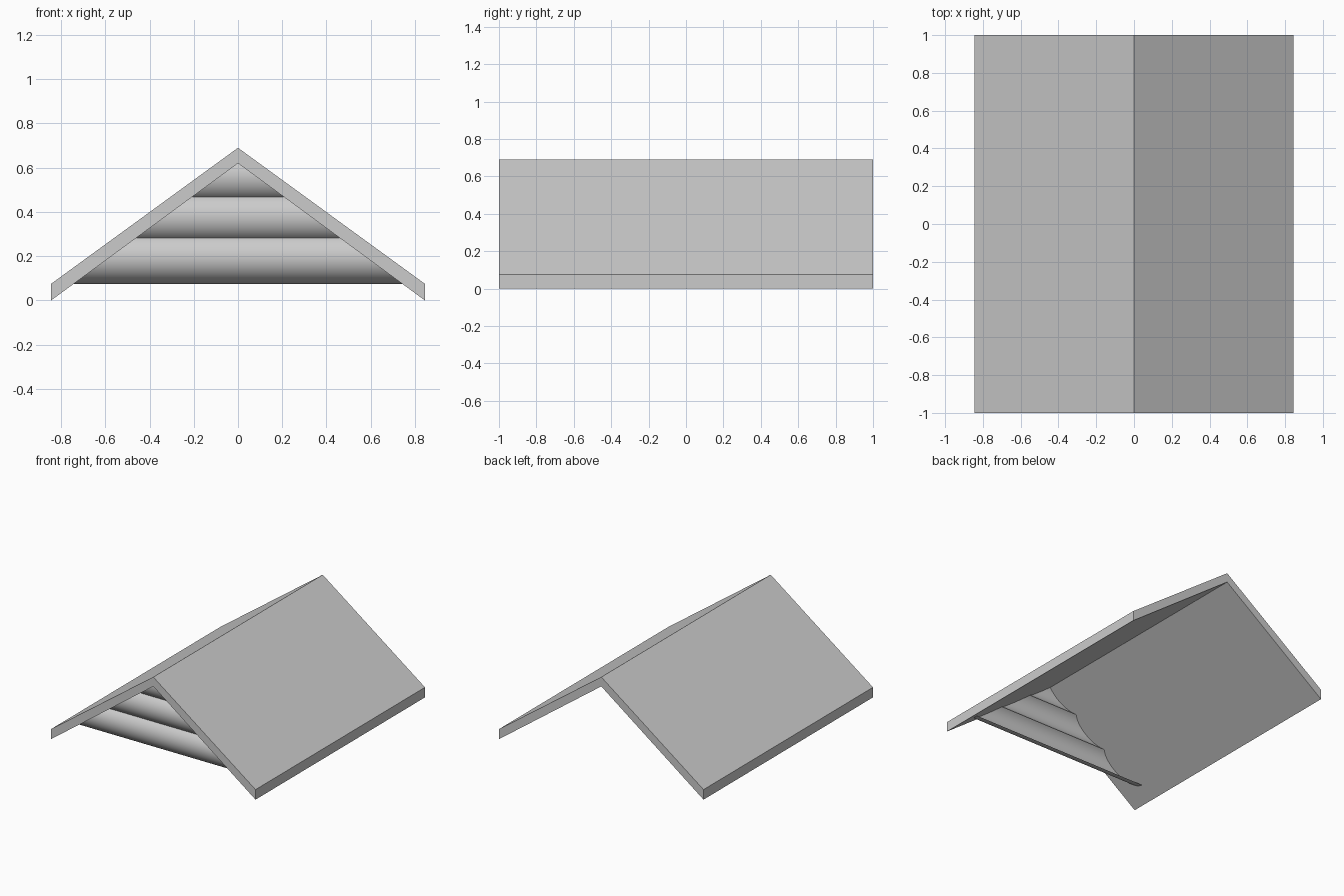
import bpy, bmesh, math

cube = bpy.data.objects.get("Cube")
if cube:
    bpy.data.objects.remove(cube, do_unlink=True)

HALF_W, HALF_L = 0.845, 1.0
EAVE, RIDGE, INNER_RIDGE = 0.075, 0.69, 0.62
LOG_R, LOG_STEP, LOG_Y = 0.115, 0.185, -0.8

grey = bpy.data.materials.new("light_grey")
grey.use_nodes = True
colour = (0.6, 0.6, 0.6, 1)
grey.diffuse_color = colour
grey.node_tree.nodes["Principled BSDF"].inputs["Base Color"].default_value = colour


def add_object(name, bm):
    mesh = bpy.data.meshes.new(name)
    bm.to_mesh(mesh)
    bm.free()
    mesh.materials.append(grey)
    obj = bpy.data.objects.new(name, mesh)
    bpy.context.collection.objects.link(obj)
    return obj


# Roof: chevron profile extruded from front to back
bm = bmesh.new()
profile = [(-HALF_W, 0), (0, INNER_RIDGE), (HALF_W, 0),
           (HALF_W, EAVE), (0, RIDGE), (-HALF_W, EAVE)]
front = bm.faces.new([bm.verts.new((x, -HALF_L, z)) for x, z in profile])
extruded = bmesh.ops.extrude_face_region(bm, geom=[front], use_keep_orig=True)
moved = [g for g in extruded["geom"] if isinstance(g, bmesh.types.BMVert)]
bmesh.ops.translate(bm, verts=moved, vec=(0, 2 * HALF_L, 0))
bmesh.ops.recalc_face_normals(bm, faces=bm.faces)
add_object("roof", bm)


# Gable: half-round log fronts, each trimmed to the underside of the roof
def add_log(name, centre, low, high):
    bm = bmesh.new()
    steps = 20
    start = math.asin((low - centre) / LOG_R)
    end = math.asin((high - centre) / LOG_R)
    rows = []
    for i in range(steps + 1):
        a = start + (end - start) * i / steps
        y, z = LOG_Y - LOG_R * math.cos(a), centre + LOG_R * math.sin(a)
        w = HALF_W * (1 - z / INNER_RIDGE)
        rows.append([bm.verts.new((s * w, y, z)) for s in (-1, 1)])
    for (a, b), (c, d) in zip(rows, rows[1:]):
        bm.faces.new((a, b, d, c))
    bmesh.ops.remove_doubles(bm, verts=bm.verts, dist=1e-5)
    obj = add_object(name, bm)
    bpy.ops.object.select_all(action="DESELECT")
    obj.select_set(True)
    bpy.context.view_layer.objects.active = obj
    bpy.ops.object.shade_smooth_by_angle()


first = EAVE + LOG_R
for i, name in enumerate(("lower_log", "middle_log", "upper_log")):
    c = first + i * LOG_STEP
    low = c - (LOG_R if i == 0 else LOG_STEP / 2)
    add_log(name, c, low, min(c + LOG_STEP / 2, INNER_RIDGE))
